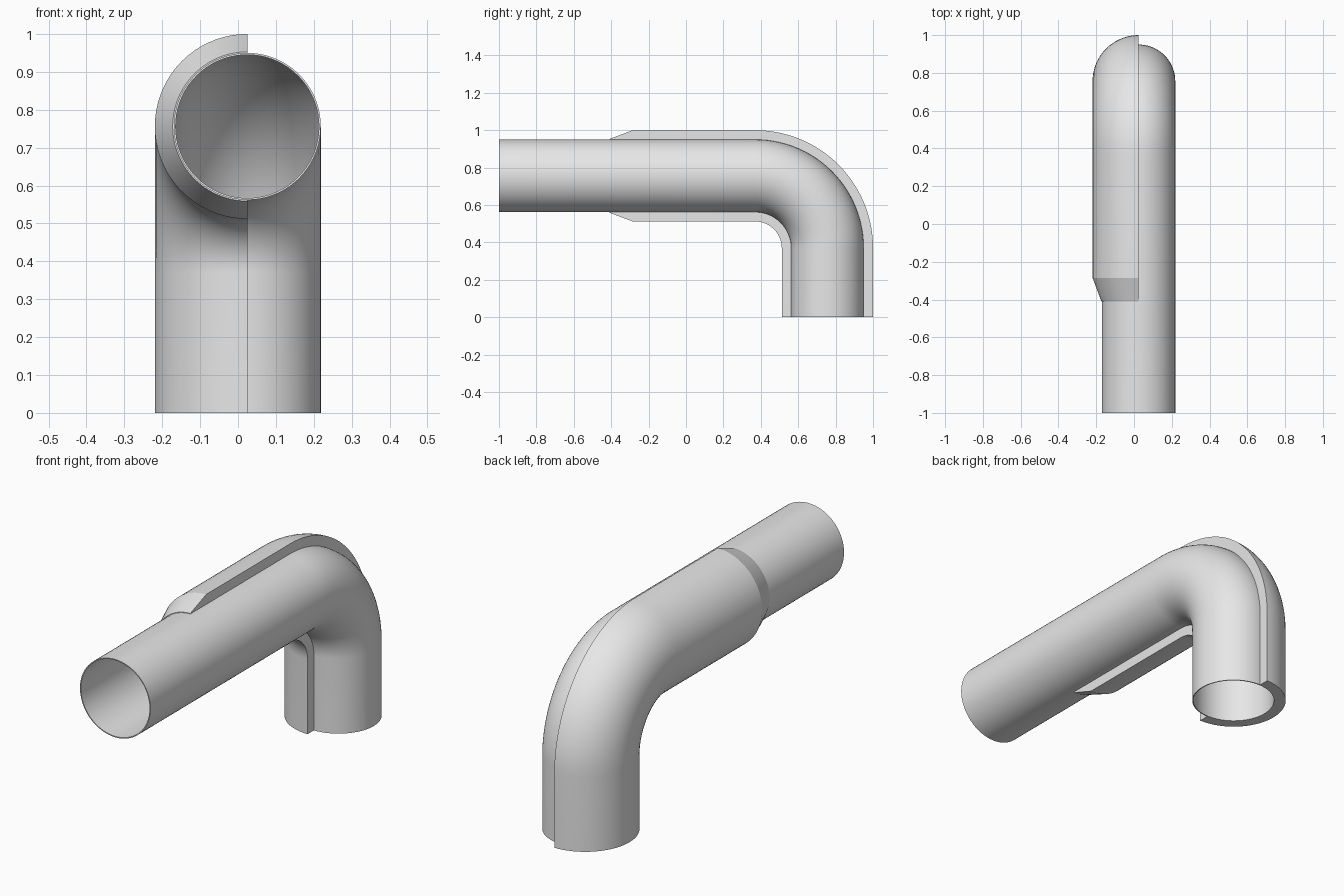
import bpy, bmesh
from math import sin, cos, pi, radians

cube = bpy.data.objects.get("Cube")
if cube:
    bpy.data.objects.remove(cube, do_unlink=True)

AXIS_X = 0.0245      # pipe centre line, sideways
AXIS_Z = 0.756       # height of the horizontal run
BEND = 0.386         # bend radius of the centre line
CENTRE = AXIS_Z - BEND
PIPE_R, WALL = 0.194, 0.005
FOAM_R, CASE_R = 0.235, 0.244
TAPER_START, TAPER_END = -0.41, -0.285

grey = bpy.data.materials.new("plain_grey")
grey.use_nodes = True
colour = (0.8, 0.8, 0.8, 1)
grey.diffuse_color = colour
grey.node_tree.nodes["Principled BSDF"].inputs["Base Color"].default_value = colour


def elbow_path(straight_ys, steps=28):
    """Stations (y, z, normal y, normal z): straight run, bend, then drop to the ground."""
    path = [(y, AXIS_Z, 0, 1) for y in straight_ys]
    for i in range(steps + 1):
        t = pi / 2 * i / steps
        path.append((CENTRE + BEND * sin(t), CENTRE + BEND * cos(t), sin(t), cos(t)))
    path.append((CENTRE + BEND, 0, 1, 0))
    return path


def swept_shell(name, path, radii, start, sweep, segments):
    """Thick tube wall along the path; a sweep below a full turn gets flat cut sides."""
    bm = bmesh.new()
    full = sweep >= 2 * pi - 0.001
    count = segments if full else segments + 1

    def ring(station, r):
        y, z, ny, nz = station
        verts = []
        for k in range(count):
            a = start + sweep * k / segments
            verts.append(bm.verts.new((AXIS_X + r * cos(a),
                                       y + ny * r * sin(a), z + nz * r * sin(a))))
        return verts

    outer = [ring(s, r[0]) for s, r in zip(path, radii)]
    inner = [ring(s, r[1]) for s, r in zip(path, radii)]

    def bridge(a, b):
        for k in range(segments):
            n = (k + 1) % count
            bm.faces.new((a[k], a[n], b[n], b[k]))

    for i in range(len(path) - 1):
        bridge(outer[i], outer[i + 1])
        bridge(inner[i], inner[i + 1])
        if not full:
            for k in (0, -1):
                bm.faces.new((outer[i][k], outer[i + 1][k], inner[i + 1][k], inner[i][k]))
    for i in (0, -1):
        bridge(outer[i], inner[i])

    bmesh.ops.recalc_face_normals(bm, faces=bm.faces)
    for f in bm.faces:
        f.smooth = True
    mesh = bpy.data.meshes.new(name)
    bm.to_mesh(mesh)
    bm.free()
    mesh.set_sharp_from_angle(angle=radians(15))
    mesh.materials.append(grey)
    obj = bpy.data.objects.new(name, mesh)
    bpy.context.collection.objects.link(obj)
    return obj


# Full inner pipe, open at both ends
pipe_path = elbow_path([-1])
swept_shell("inner_pipe", pipe_path, [(PIPE_R, PIPE_R - WALL)] * len(pipe_path),
            0, 2 * pi, 72)

# Half-round lagging and its thin casing, tapering onto the pipe
lag_path = elbow_path([TAPER_START, TAPER_END])
rest = len(lag_path) - 1
swept_shell("half_insulation", lag_path,
            [(PIPE_R + 0.001, PIPE_R)] + [(FOAM_R, PIPE_R)] * rest, pi / 2, pi, 36)
swept_shell("half_casing", lag_path,
            [(PIPE_R + 0.003, PIPE_R + 0.001)] + [(CASE_R, FOAM_R)] * rest, pi / 2, pi, 36)
